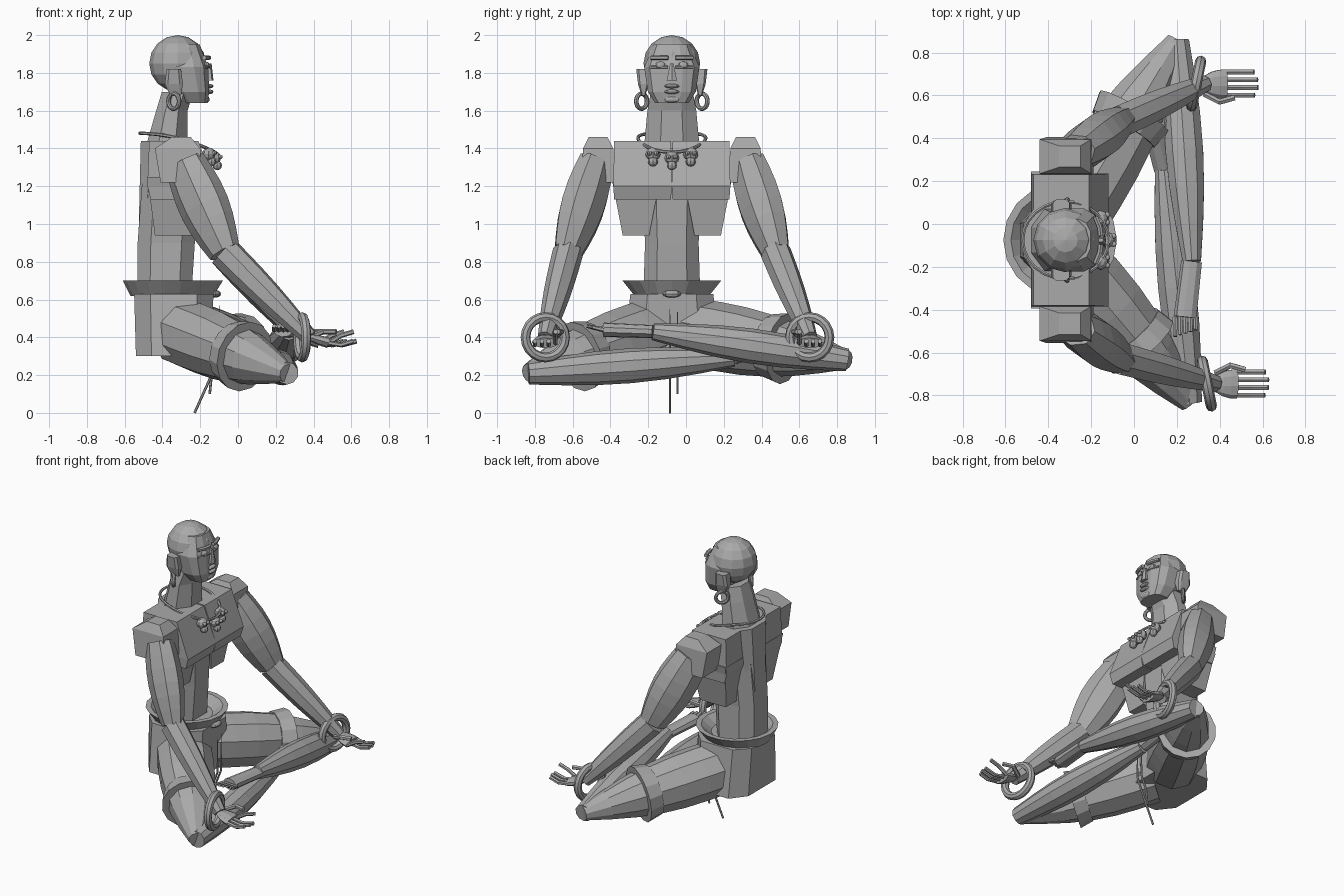
import bpy, bmesh
from math import pi, sin, cos, copysign
from mathutils import Vector, Matrix

cube = bpy.data.objects.get("Cube")
if cube:
    bpy.data.objects.remove(cube)

MID = -.075           # y of the body's plane of symmetry
UP = Vector((0, 0, 1))
FORWARD = Vector((1, 0, 0))
SIDES = {"left": 1, "right": -1}

GREY = (.4, .4, .4, 1)
clay = bpy.data.materials.new("grey clay")
clay.use_nodes = True
clay.diffuse_color = GREY
clay.node_tree.nodes["Principled BSDF"].inputs["Base Color"].default_value = GREY


def place(x, out, z, side="left"):
    """Point at a distance out from the body's middle, on the named side."""
    return Vector((x, MID + SIDES[side] * out, z))


def finish(name, bm):
    bmesh.ops.recalc_face_normals(bm, faces=bm.faces[:])
    mesh = bpy.data.meshes.new(name)
    bm.to_mesh(mesh)
    bm.free()
    mesh.materials.append(clay)
    obj = bpy.data.objects.new(name, mesh)
    bpy.context.collection.objects.link(obj)
    return obj


def loft(name, centres, halves, n=8, square=1, level=False):
    """Skin rings of given half width and depth; square near 0 makes boxes."""
    bm = bmesh.new()
    rings = []
    last = len(centres) - 1
    for i, (centre, (wide, deep)) in enumerate(zip(centres, halves)):
        along, ref = centres[min(i + 1, last)] - centres[max(i - 1, 0)], UP
        if level:
            along, ref = UP, FORWARD
        u = ref.cross(along).normalized()
        v = along.normalized().cross(u)
        ring = []
        for k in range(n):
            angle = 2 * pi * (k + .5) / n
            c, d = [copysign(abs(f(angle)) ** square, f(angle)) for f in (cos, sin)]
            ring.append(bm.verts.new(centre + u * c * wide + v * d * deep))
        rings.append(ring)
    for low, high in zip(rings, rings[1:]):
        for k in range(n):
            bm.faces.new((low[k], low[k - 1], high[k - 1], high[k]))
    bm.faces.new(rings[0])
    bm.faces.new(rings[-1])
    return finish(name, bm)


def column(name, stations, out=0, side="left", n=8, square=.7):
    """Upright part from levels of (x, z, half width, half depth)."""
    return loft(name, [place(x, out, z, side) for x, z, w, d in stations],
                [(w, d) for x, z, w, d in stations], n, square, level=True)


def limb(name, start, end, first, final, bulge=0, deepen=1, n=9, steps=6):
    """Tapered part whose radius swells by bulge half way along."""
    ts = [i / steps for i in range(steps + 1)]
    radii = [first + (final - first) * t + bulge * sin(pi * t) for t in ts]
    return loft(name, [start.lerp(end, t) for t in ts], [(r, r * deepen) for r in radii], n)


def cord(name, points, radius):
    return loft(name, points, [(radius, radius)] * len(points), n=6)


def ball(name, centre, size, u=8, v=6):
    bm = bmesh.new()
    shape = Matrix.Translation(centre) @ Matrix.Diagonal((*size, 1))
    bmesh.ops.create_uvsphere(bm, u_segments=u, v_segments=v, radius=1, matrix=shape)
    return finish(name, bm)


def hoop(name, centre, radius, tube, turn):
    bpy.ops.mesh.primitive_torus_add(location=centre, rotation=turn, major_radius=radius,
                                     minor_radius=tube, major_segments=20, minor_segments=8)
    obj = bpy.context.object
    obj.name = name
    obj.data.materials.append(clay)
    bpy.ops.object.shade_smooth_by_angle()


# Head
ball("cranium", place(-.32, 0, 1.85), (.15, .15, .15), u=12, v=8)
column("face", [(-.23, 1.64, .09, .07), (-.25, 1.7, .13, .1),
                (-.28, 1.83, .15, .125), (-.3, 1.95, .1, .1)], n=12)
column("nose", [(-.15, 1.76, .03, .02), (-.16, 1.85, .01, .02)], n=6)
for lip, z in (("upper_lip", 1.73), ("lower_lip", 1.7)):
    ball(lip, place(-.15, 0, z), (.02, .04, .012))
ball("chin", place(-.17, 0, 1.66), (.02, .05, .02))

for side, s in SIDES.items():
    for part, z, radius in (("brow", 1.88, .013), ("eyelid", 1.83, .008)):
        cord(side + "_" + part, [place(-.155, .02, z, side), place(-.16, .06, z, side),
                                 place(-.18, .11, z, side)], radius)
    ball(side + "_eye", place(-.17, .06, 1.84, side), (.02, .03, .02))
    column(side + "_ear", [(-.33, 1.68, .01, .03), (-.34, 1.74, .03, .05),
                           (-.34, 1.82, .04, .04)], .15, side, square=.5)
    hoop(side + "_earring", place(-.34, .16, 1.65, side), .04, .012, (pi / 2, 0, s * pi / 4))

# Neck and torso
column("neck", [(-.38, 1.4, .16, .12), (-.35, 1.6, .14, .09), (-.32, 1.7, .12, .09)], square=1)
column("waist", [(-.39, .6, .16, .15), (-.38, .9, .15, .16), (-.36, 1.3, .17, .15)])
column("spine", [(-.44, .6, .08, .1), (-.42, 1.44, .15, .1)])
for side in SIDES:
    column(side + "_chest", [(-.3, 1.13, .15, .16), (-.3, 1.2, .155, .18),
                             (-.34, 1.44, .15, .13)], .155, side, n=4, square=0)
    column(side + "_ribs", [(-.34, .94, .07, .1), (-.34, 1.25, .13, .14)],
           .19, side, n=4, square=0)
    column(side + "_shoulder", [(-.3, 1.22, .09, .11), (-.32, 1.4, .08, .12),
                                (-.3, 1.46, .05, .05)], .39, side, n=4, square=0)

# Hips, flared waistband and its tie strings
column("hips", [(-.34, .3, .27, .21), (-.34, .63, .23, .22)], square=.6)
column("waistband", [(-.35, .62, .2, .22), (-.345, .7, .265, .265),
                     (-.345, .7, .23, .23), (-.35, .65, .17, .17)], n=18, square=1)
ball("knot", place(-.12, 0, .63), (.03, .05, .02))
for name, out, foot_z, tail_x in (("long_string", -.01, 0, -.23), ("short_string", .03, .1, -.15)):
    cord(name, [place(-.1, out, .6), place(-.1, out, .3), place(-.14, out, .2),
                place(tail_x, out, foot_z)], .007)


def leg(side, hip, knee, ankle, instep, toes):
    limb(side + "_thigh", hip, knee, .18, .05, .05, n=10)
    limb(side + "_hem", hip.lerp(knee, .5), hip.lerp(knee, .6), .17, .19, n=14, steps=1)
    limb(side + "_shin", knee, ankle, .06, .045, .04, n=10)
    limb(side + "_foot", ankle, instep, .05, .055, deepen=.7)
    across = UP.cross(toes - instep).normalized()
    for i in range(5):
        base = instep + across * (i - 2) * .024
        limb(side + "_toe", base, base + (toes - instep) * (1 - i / 12), .014, .01, n=6, steps=2)


# Legs: the left shin crosses over the right
leg("left", hip=place(-.3, .1, .43), knee=place(.2, .93, .28), ankle=place(.27, -.1, .43),
    instep=place(.24, -.36, .44), toes=place(.24, -.45, .46))
leg("right", hip=place(-.3, .1, .43, "right"), knee=place(.26, .76, .21, "right"),
    ankle=place(.14, .33, .29), instep=place(.1, .5, .36), toes=place(.09, .58, .38))

# Arms, bracelets and upturned hands
for side, s in SIDES.items():
    inward = Vector((0, -s, 0))
    shoulder = place(-.28, .4, 1.32, side)
    elbow = place(-.07, .55, .85, side)
    wrist = place(.36, .7, .4, side) + Vector((-.03, .03, 0))
    if side == "right":
        wrist += FORWARD * .05
    limb(side + "_upper_arm", shoulder, elbow, .09, .07, .03, 1.3, n=8)
    limb(side + "_forearm", elbow, wrist, .08, .04, .01, 1.1, n=8)
    hoop(side + "_bracelet", wrist - FORWARD * .04, .107, .026, (0, pi / 2, -s * .2))
    palm = wrist + FORWARD * .1 - UP * .03
    limb(side + "_palm", wrist, palm, .04, .07, .01, .4, steps=3)
    for i in range(4):
        base = palm + inward * (i - 1.5) * .036
        reach = FORWARD * (.13 + .02 * sin(i))
        curl = UP * (.06 if i == 3 else .01)
        cord(side + "_finger", [base, base + reach * .5 + curl - UP * .02,
                                base + reach + curl], .013)
    cord(side + "_thumb", [wrist + inward * .05, wrist + FORWARD * .07 + inward * .085 + UP * .03,
                           palm + FORWARD * .04 + inward * .065 + UP * .06], .015)

# Necklace: cord dipping at the chest, with carved skull beads
loop = []
for k in range(25):
    angle = 2 * pi * k / 24
    dip = .1 * (.5 + cos(angle) / 2) ** 2
    loop.append(place(-.32 + .2 * cos(angle), .18 * sin(angle), 1.48 - dip))
cord("necklace_cord", loop, .009)
for i in (-1, 0, 1):
    bead = place(-.125 - .03 * abs(i), .1 * i, 1.35 + .02 * abs(i))
    ball("skull_bead", bead, (.035, .04, .035))
    ball("bead_jaw", bead + FORWARD * .015 - UP * .04, (.025, .027, .025))
    for side, s in SIDES.items():
        ball(side + "_bead_brow", bead + Vector((.03, s * .018, .005)), (.014, .014, .012))
